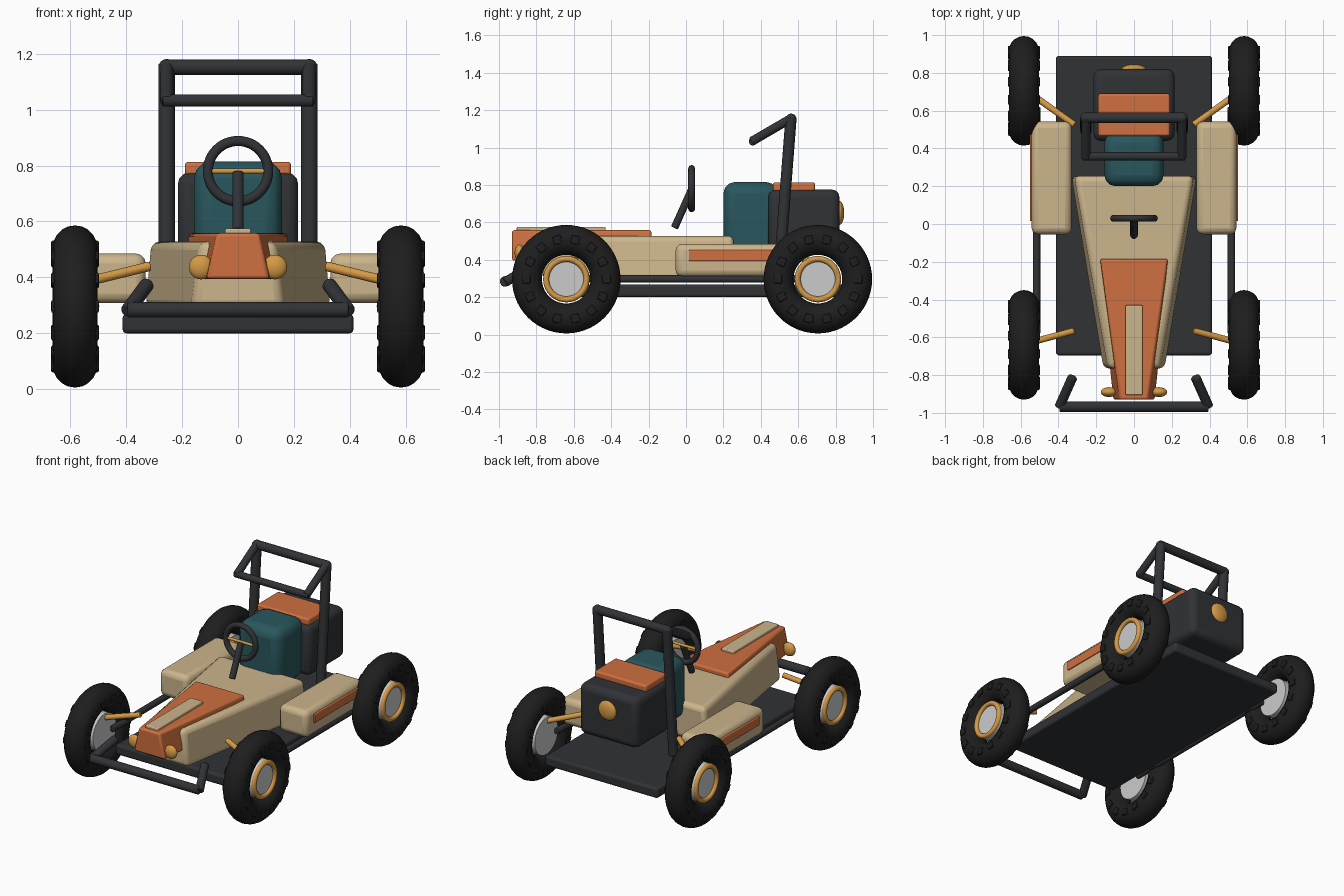
import bpy, bmesh, math
from mathutils import Vector

if "Cube" in bpy.data.objects:
    bpy.data.objects.remove(bpy.data.objects["Cube"])

def mat(name, c):
    m = bpy.data.materials.new(name)
    m.diffuse_color = (*c, 1)
    m.use_nodes = True
    m.node_tree.nodes["Principled BSDF"].inputs["Base Color"].default_value = m.diffuse_color
    return m

TAN = mat("tan", (.60, .46, .26))
ORANGE = mat("orange", (.62, .16, .05))
TEAL = mat("teal", (.022, .095, .11))
DARK = mat("dark", (.03, .032, .036))
RUBBER = mat("rubber", (.013, .013, .013))
GOLD = mat("gold", (.66, .32, .06))

def finish(o, name, m):
    o.name = name
    if m:
        o.data.materials.append(m)
    bpy.ops.object.shade_smooth_by_angle(angle=math.radians(35))
    return o

def loft(name, m, y, z, bottom, top, bevel, x=0, segs=3):
    """Box between y and z pairs; half-widths given as (front, back) for bottom and top."""
    bm = bmesh.new()
    v = []
    for zz, w in zip(z, (bottom, top)):
        for sx, i in ((-1, 0), (1, 0), (1, 1), (-1, 1)):
            v.append(bm.verts.new((x + sx * w[i], y[i], zz)))
    bm.faces.new(v[3::-1])
    bm.faces.new(v[4:])
    for i in range(4):
        j = (i + 1) % 4
        bm.faces.new((v[i], v[j], v[j + 4], v[i + 4]))
    me = bpy.data.meshes.new(name)
    bm.to_mesh(me)
    bm.free()
    o = bpy.data.objects.new(name, me)
    bpy.context.collection.objects.link(o)
    bpy.ops.object.select_all(action='DESELECT')
    bpy.context.view_layer.objects.active = o
    o.select_set(True)
    b = o.modifiers.new("bevel", 'BEVEL')
    b.width, b.segments = bevel, segs
    return finish(o, name, m)

def box(name, m, x, w, y, z, bevel):
    return loft(name, m, y, z, (w, w), (w, w), bevel, x)

def tube(name, m, a, b, r):
    a, b = Vector(a), Vector(b)
    d = b - a
    bpy.ops.mesh.primitive_cylinder_add(vertices=20, radius=r, depth=d.length, location=(a + b) / 2,
                                        rotation=d.to_track_quat('Z', 'Y').to_euler())
    o = bpy.context.object
    v = o.modifiers.new("bevel", 'BEVEL')
    v.width, v.segments, v.limit_method = r * .2, 2, 'ANGLE'
    return finish(o, name, m)

def ring(name, m, loc, rot, R, r, n=48, k=16):
    bpy.ops.mesh.primitive_torus_add(location=loc, rotation=rot, major_radius=R, minor_radius=r,
                                     major_segments=n, minor_segments=k)
    return finish(bpy.context.object, name, m)

def ball(name, m, loc, scale):
    bpy.ops.mesh.primitive_uv_sphere_add(segments=24, ring_count=14, location=loc)
    bpy.context.object.scale = scale
    return finish(bpy.context.object, name, m)

# floor, body and nose
box("floor_plate", DARK, 0, .413, (-.695, .89), (.2, .268), .015)
loft("body", TAN, (-.765, .255), (.29, .528), (.165, .335), (.135, .315), .03)
loft("nose_panel", ORANGE, (-.93, -.185), (.395, .558), (.112, .187), (.075, .178), .012)
box("nose_stripe", TAN, 0, .046, (-.905, -.43), (.545, .575), .006)

# seat and engine
box("seat", TEAL, 0, .157, (.2, .49), (.42, .815), .06)
box("engine_block", DARK, 0, .215, (.44, .82), (.44, .775), .04)
box("engine_cover", ORANGE, 0, .19, (.465, .69), (.765, .813), .012)
ball("engine_cap", GOLD, (0, .82, .65), (.064, .026, .064))

# steering
ring("steering_wheel", DARK, (0, .03, .78), (math.pi / 2, 0, 0), .108, .018)
tube("steering_spoke", GOLD, (-.1, .03, .78), (.1, .03, .78), .009)
tube("steering_column", DARK, (0, -.062, .57), (0, .03, .775), .02)

# cross bars of the roll cage and the bumper
tube("roll_bar_top", DARK, (-.255, .562, 1.152), (.255, .562, 1.152), .028)
tube("roll_bar_front", DARK, (-.27, .358, 1.033), (.27, .358, 1.033), .022)
tube("bumper_bar", DARK, (-.395, -.967, .284), (.395, -.967, .284), .028)

X90 = (0, math.pi / 2, 0)
for s, side in ((-1, "left"), (1, "right")):
    # roll cage sides
    tube(side + "_roll_post", DARK, (s * .255, .495, .3), (s * .255, .562, 1.165), .03)
    tube(side + "_roll_arm", DARK, (s * .255, .565, 1.157), (s * .255, .35, 1.032), .024)
    for n, p, r in (("back", (s * .255, .562, 1.152), .029),):
        ball(f"{side}_{n}_roll_joint", DARK, p, (r, r, r))
    # bumper arms and headlights
    tube(side + "_bumper_arm", DARK, (s * .395, -.967, .28), (s * .325, -.81, .375), .026)
    ball(side + "_headlight", GOLD, (s * .132, -.89, .437), (.044, .026, .044))
    # side pods and rails
    box(side + "_side_pod", TAN, s * .436, .106, (-.055, .542), (.308, .485), .035)
    box(side + "_pod_trim", ORANGE, s * .538, .013, (.015, .475), (.393, .452), .005)
    tube(side + "_side_rail", DARK, (s * .516, -.58, .297), (s * .516, .62, .297), .02)
    # suspension and wheels
    for end, y, yi, yo in (("front", -.64, -.565, -.625), ("rear", .705, .525, .685)):
        n = f"{end}_{side}_"
        tube(n + "suspension_arm", GOLD, (s * .315, yi, .44), (s * .54, yo, .385), .017)
        c = Vector((s * .583, y, .296))
        ring(n + "tyre", RUBBER, c, X90, .21, .08, 56, 20)
        bpy.ops.mesh.primitive_cylinder_add(vertices=40, radius=.122, depth=.11, location=c, rotation=X90)
        finish(bpy.context.object, n + "hub", None)
        ring(n + "rim", GOLD, c + Vector((s * .058, 0, 0)), X90, .108, .016, 40, 12)
        # tread blocks, one mesh per wheel
        bm = bmesh.new()
        for i in range(14):
            a = 2 * math.pi * i / 14
            vs = bmesh.ops.create_cube(bm, size=1)["verts"]
            bmesh.ops.scale(bm, vec=(.17, .046, .046), verts=vs)
            bmesh.ops.translate(bm, vec=(0, .215, 0), verts=vs)
            for v in vs:
                v.co = Vector((v.co.x, v.co.y * math.cos(a), v.co.y * math.sin(a))) + \
                    v.co.z * Vector((0, -math.sin(a), math.cos(a)))
        me = bpy.data.meshes.new(n + "tread")
        bm.to_mesh(me)
        bm.free()
        me.materials.append(RUBBER)
        t = bpy.data.objects.new(n + "tread", me)
        t.location = c
        b = t.modifiers.new("bevel", 'BEVEL')
        b.width, b.segments = .006, 2
        bpy.context.collection.objects.link(t)
